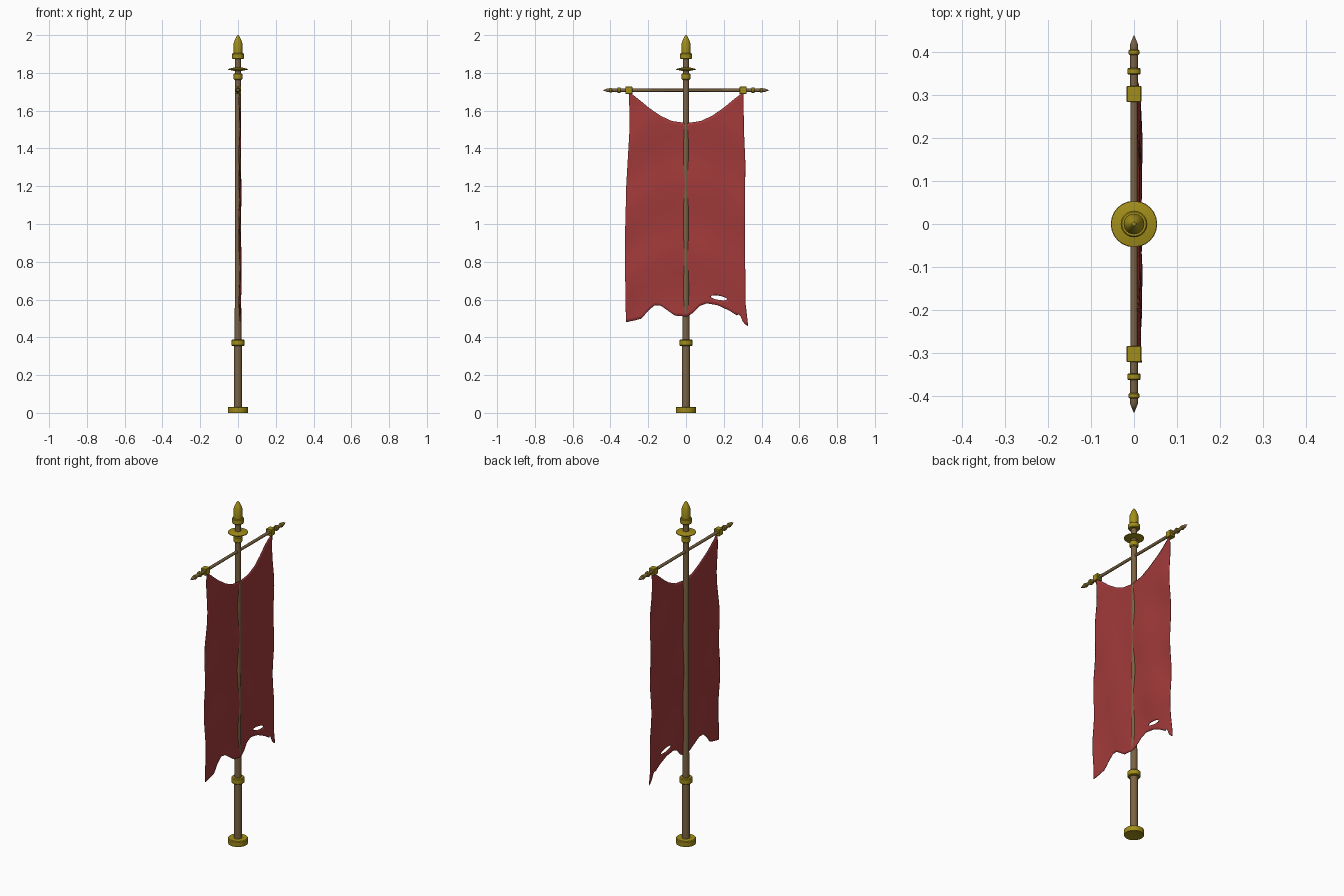
import bpy, bmesh, math
from mathutils import Matrix

if "Cube" in bpy.data.objects:
    bpy.data.objects.remove(bpy.data.objects["Cube"])


def material(name, rgb):
    m = bpy.data.materials.new(name)
    m.diffuse_color = (*rgb, 1)
    m.use_nodes = True
    m.node_tree.nodes["Principled BSDF"].inputs["Base Color"].default_value = m.diffuse_color
    return m


GOLD = material("gold", (0.36, 0.27, 0.01))
WOOD = material("wood", (0.20, 0.125, 0.055))
RED = material("red_cloth", (0.36, 0.042, 0.042))


def finish(bm, name, mat):
    bmesh.ops.recalc_face_normals(bm, faces=bm.faces)
    me = bpy.data.meshes.new(name)
    bm.to_mesh(me)
    bm.free()
    ob = bpy.data.objects.new(name, me)
    bpy.context.collection.objects.link(ob)
    me.materials.append(mat)
    bpy.ops.object.select_all(action='DESELECT')
    ob.select_set(True)
    bpy.context.view_layer.objects.active = ob
    bpy.ops.object.shade_smooth_by_angle(angle=math.radians(35))
    return ob


def lathe(name, profile, mat, matrix=Matrix(), n=24):
    """Spin (radius, height) points around z, then place with matrix."""
    bm = bmesh.new()
    vs = [bm.verts.new((r, 0, z)) for r, z in profile]
    es = [bm.edges.new(p) for p in zip(vs, vs[1:])]
    bmesh.ops.spin(bm, geom=vs + es, cent=(0, 0, 0), axis=(0, 0, 1),
                   angle=math.tau, steps=n)
    bmesh.ops.remove_doubles(bm, verts=bm.verts, dist=1e-5)
    bmesh.ops.transform(bm, matrix=matrix, verts=bm.verts)
    return finish(bm, name, mat)


def ring(r, z0, z1, b=0.004):
    return [(0, z0), (r - b, z0), (r, z0 + b), (r, z1 - b), (r - b, z1), (0, z1)]


# Pole
lathe("lower_pole", [(0, 0.02), (0.021, 0.02), (0.021, 0.36), (0, 0.36)], WOOD)
lathe("upper_pole", [(0, 0.35), (0.018, 0.35), (0.0155, 1.0), (0.0155, 1.89), (0, 1.89)], WOOD)

# Gold fittings on the pole
lathe("base_foot", [(0, 0.018), (0.045, 0), (0.053, 0), (0.054, 0.004),
                    (0.054, 0.028), (0.05, 0.032), (0, 0.032)], GOLD)
lathe("pole_collar", ring(0.035, 0.355, 0.388), GOLD)
lathe("neck_ring", ring(0.023, 1.763, 1.797), GOLD)
lathe("guard_disc", [(0, 1.81), (0.022, 1.811), (0.053, 1.817), (0.053, 1.821),
                     (0.022, 1.828), (0, 1.828)], GOLD)
lathe("finial", [(0, 1.873), (0.028, 1.873), (0.031, 1.877), (0.031, 1.9), (0.028, 1.904),
                 (0.023, 1.904), (0.024, 1.955), (0.016, 1.978), (0.005, 1.998), (0, 2.0)], GOLD)

# Crossbar and its end fittings, mirrored on both sides
BAR_Z = 1.708
bar = Matrix.Translation((0, 0, BAR_Z)) @ Matrix.Rotation(-math.pi / 2, 4, 'X')
lathe("crossbar", [(0, -0.415), (0.009, -0.415), (0.008, 0), (0.009, 0.415), (0, 0.415)], WOOD, bar, 16)
for side, s in (("left", -1), ("right", 1)):
    place = Matrix.Translation((0, 0, BAR_Z)) @ Matrix.Rotation(-s * math.pi / 2, 4, 'X')
    lathe(side + "_bar_ring", ring(0.0155, 0.348, 0.362, 0.002), GOLD, place, 16)
    lathe(side + "_bar_end_ring", ring(0.0125, 0.393, 0.405, 0.002), GOLD, place, 16)
    lathe(side + "_bar_tip", [(0, 0.41), (0.0095, 0.41), (0.009, 0.418), (0, 0.44)], WOOD, place, 16)
    bm = bmesh.new()
    bmesh.ops.create_cube(bm, size=1, matrix=Matrix.Translation((0, 0.302 * s, BAR_Z))
                          @ Matrix.Diagonal((0.034, 0.038, 0.038, 1)))
    bmesh.ops.bevel(bm, geom=bm.edges[:], offset=0.002, segments=1, affect='EDGES')
    finish(bm, side + "_bar_block", GOLD)


# Banner cloth: outline curves sampled onto a grid
def sample(pts, t):
    for (a, p), (b, q) in zip(pts, pts[1:]):
        if t <= b:
            return p + (q - p) * (t - a) / (b - a)
    return pts[-1][1]


LEFT = [(0, -0.302), (0.15, -0.298), (0.4, -0.316), (0.6, -0.322), (0.8, -0.322), (1, -0.318)]
RIGHT = [(0, 0.305), (0.15, 0.306), (0.3, 0.314), (0.6, 0.312), (0.9, 0.315), (1, 0.329)]
TOP = [(-1, 1.70), (-0.85, 1.665), (-0.65, 1.615), (-0.45, 1.573), (-0.25, 1.545), (0, 1.534),
       (0.25, 1.545), (0.45, 1.573), (0.65, 1.615), (0.85, 1.665), (1, 1.70)]
HEM = [(-1, 0.48), (-0.85, 0.49), (-0.74, 0.50), (-0.64, 0.54), (-0.53, 0.57), (-0.43, 0.568),
       (-0.33, 0.545), (-0.2, 0.515), (0, 0.51), (0.1, 0.53), (0.2, 0.565), (0.32, 0.58),
       (0.5, 0.57), (0.7, 0.54), (0.82, 0.515), (0.86, 0.525), (0.91, 0.485), (0.95, 0.468), (1, 0.46)]

U, V = 64, 60
bm = bmesh.new()
rows = []
for j in range(V + 1):
    v = j / V
    row = []
    for i in range(U + 1):
        u = i / U * 2 - 1
        y = sample(LEFT, v) + (sample(RIGHT, v) - sample(LEFT, v)) * (u + 1) / 2
        z = sample(TOP, u) * (1 - v) + sample(HEM, u) * v
        x = 0.009 + 0.004 * math.sin(17 * z + 2.5 * u * u) \
            + 0.003 * math.sin(7 * u + 5 * z) * min(1, 3 * v) + 0.003 * v
        row.append(bm.verts.new((x, y, z)))
    rows.append(row)
for a, b in zip(rows, rows[1:]):
    for i in range(U):
        bm.faces.new((a[i], a[i + 1], b[i + 1], b[i]))
cloth = finish(bm, "banner_cloth", RED)
solid = cloth.modifiers.new("thickness", 'SOLIDIFY')
solid.thickness = 0.003
solid.offset = 0

# Slit torn through the cloth
bm = bmesh.new()
bmesh.ops.create_cone(bm, segments=20, radius1=1, radius2=1, depth=0.2, cap_ends=True,
                      matrix=Matrix.Translation((0, 0.174, 0.609)) @ Matrix.Rotation(-0.17, 4, 'X')
                      @ Matrix.Diagonal((1, 0.044, 0.011, 1)) @ Matrix.Rotation(math.pi / 2, 4, 'Y'))
cutter = finish(bm, "tear_cutter", RED)
cutter.hide_render = True
cut = cloth.modifiers.new("tear", 'BOOLEAN')
cut.operation = 'DIFFERENCE'
cut.object = cutter
bpy.context.view_layer.objects.active = cloth
for name in ("thickness", "tear"):
    bpy.ops.object.modifier_apply(modifier=name)
bpy.data.objects.remove(cutter)
